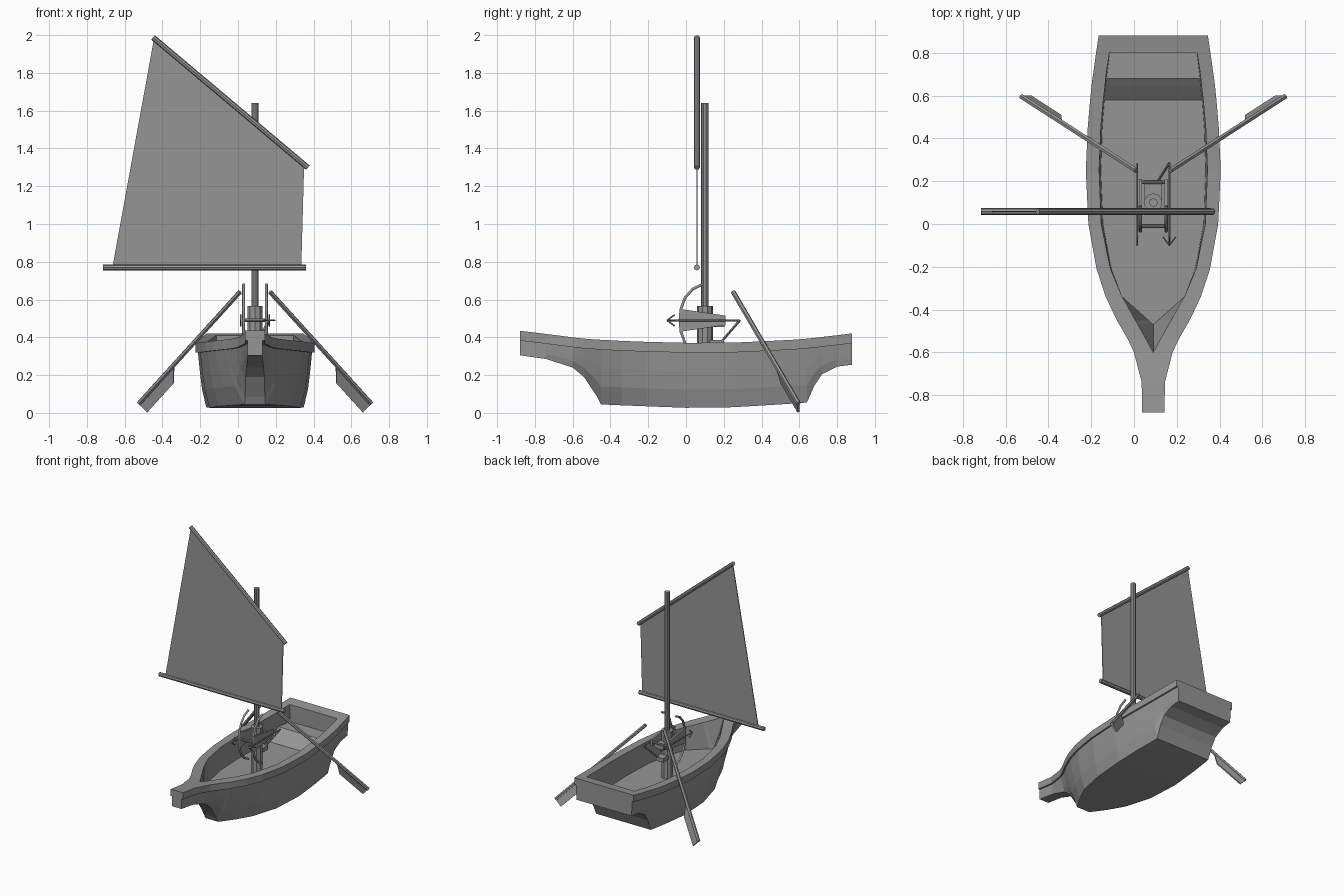
import bpy, bmesh
from mathutils import Vector

cube = bpy.data.objects.get("Cube")
if cube:
    bpy.data.objects.remove(cube)

grey = bpy.data.materials.new("plain_grey")
grey.use_nodes = True
GREY = (0.3, 0.3, 0.3, 1)
grey.diffuse_color = GREY
grey.node_tree.nodes["Principled BSDF"].inputs["Base Color"].default_value = GREY

CX = 0.09     # centre line of the hull
MAST_Y = 0.1


def finish(name, bm):
    bmesh.ops.recalc_face_normals(bm, faces=bm.faces)
    mesh = bpy.data.meshes.new(name)
    bm.to_mesh(mesh)
    bm.free()
    mesh.materials.append(grey)
    obj = bpy.data.objects.new(name, mesh)
    bpy.context.collection.objects.link(obj)
    return obj


def rod(name, a, b, radius, sides=8):
    a, b = Vector(a), Vector(b)
    axis = b - a
    bm = bmesh.new()
    bmesh.ops.create_cone(bm, cap_ends=True, segments=sides, radius1=radius,
                          radius2=radius, depth=axis.length)
    turn = axis.to_track_quat('Z', 'Y').to_matrix().to_4x4()
    bmesh.ops.transform(bm, matrix=turn, verts=bm.verts)
    bmesh.ops.translate(bm, vec=(a + b) / 2, verts=bm.verts)
    return finish(name, bm)


def plate(name, points, thickness):
    """Flat polygon thickened evenly to both sides."""
    points = [Vector(p) for p in points]
    normal = (points[1] - points[0]).cross(points[2] - points[0]).normalized()
    bm = bmesh.new()
    face = bm.faces.new([bm.verts.new(p - normal * thickness / 2) for p in points])
    grown = bmesh.ops.extrude_face_region(bm, geom=[face], use_keep_orig=True)
    moved = [v for v in grown["geom"] if isinstance(v, bmesh.types.BMVert)]
    bmesh.ops.translate(bm, vec=normal * thickness, verts=moved)
    return finish(name, bm)


def box(name, centre, size):
    bm = bmesh.new()
    bmesh.ops.create_cube(bm, size=1)
    bmesh.ops.scale(bm, vec=size, verts=bm.verts)
    bmesh.ops.translate(bm, vec=centre, verts=bm.verts)
    return finish(name, bm)


# Hull stations: y, half width and height of rim, half width and height of bottom
outer = [
    (-0.88, .053, .435, .040, .305), (-0.74, .054, .418, .040, .285),
    (-0.60, .090, .400, .045, .240), (-0.54, .118, .393, .050, .190),
    (-0.47, .158, .388, .052, .085), (-0.45, .170, .387, .055, .045),
    (-0.34, .222, .381, .125, .040), (-0.21, .265, .376, .190, .035),
    (0.00, .303, .371, .240, .027), (0.25, .315, .372, .258, .030),
    (0.45, .306, .381, .250, .042), (0.58, .295, .388, .240, .050),
    (0.64, .289, .393, .235, .055), (0.68, .284, .397, .237, .145),
    (0.72, .278, .402, .237, .205), (0.80, .267, .411, .237, .245),
    (0.88, .255, .421, .235, .255),
]
# Inside of the boat by station: half width at rim, at floor, floor height
inner = {
    -0.60: (0, 0, .400), -0.54: (.033, 0, .30), -0.47: (.072, 0, .2),
    -0.45: (.083, .022, .2), -0.34: (.145, .145, .2), -0.21: (.2, .195, .2),
    0.00: (.243, .235, .2), 0.25: (.253, .245, .2), 0.45: (.245, .238, .2),
    0.58: (.233, .228, .2), 0.64: (.226, .222, .25), 0.68: (.222, .218, .28),
    0.72: (.217, .213, .28), 0.80: (.205, .203, .28),
}
bm = bmesh.new()
rings = []
for y, ht, zt, hb, zb in outer:
    lip, hs = zt - 0.052, ht - 0.013
    section = [(hb + (hs - hb) * f ** 0.6, zb + (lip - zb) * f) for f in (0, .33, .66, 1)]
    section += [(ht, lip), (ht, zt)]
    if y in inner:
        hi, hf, zf = inner[y]
        section += [(hi, zt), (hf, zf)]
    rings.append({s: [bm.verts.new((CX + s * h, y, z)) for h, z in section] for s in (-1, 1)})
for a, b in zip(rings, rings[1:]):
    count = min(len(a[1]), len(b[1]))
    for s in (-1, 1):
        for k in range(count - 1):
            bm.faces.new((a[s][k], b[s][k], b[s][k + 1], a[s][k + 1]))
    for k in (0, count - 1):     # bottom, then floor or end deck
        bm.faces.new((a[-1][k], a[1][k], b[1][k], b[-1][k]))
for ring in (rings[0], rings[-1]):
    bm.faces.new(ring[1][:6] + ring[-1][5::-1])
for ring, y in zip(rings, [row[0] for row in outer]):
    if y in (-0.60, 0.80):       # inner end walls
        bm.faces.new((ring[1][6], ring[1][7], ring[-1][7], ring[-1][6]))
        bm.faces.new((ring[1][5], ring[1][6], ring[-1][6], ring[-1][5]))
bmesh.ops.remove_doubles(bm, verts=bm.verts, dist=0.0005)
bmesh.ops.dissolve_degenerate(bm, edges=bm.edges, dist=0.0005)
# the end decks already close the strip between rim corners
finish("hull", bm)

# Mast, collar, sail and its two spars
SAIL_Y = 0.058
rod("mast", (CX, MAST_Y, .2), (CX, MAST_Y, 1.64), .02, 10)
rod("mast_collar", (CX, MAST_Y, .2), (CX, MAST_Y, .565), .043, 10)
rod("boom", (-.715, SAIL_Y, .77), (.36, SAIL_Y, .77), .016)
rod("yard", (-.45, SAIL_Y, 1.988), (.37, SAIL_Y, 1.298), .015)
plate("sail", [(-.665, SAIL_Y, .77), (.335, SAIL_Y, .77),
               (.35, SAIL_Y, 1.31), (-.445, SAIL_Y, 1.98)], .006)

# Oars, mirrored across the hull
for side, s in (("left", 1), ("right", -1)):
    top = Vector((CX + s * .08, .25, .64))
    tip = Vector((CX + s * .615, .595, .05))
    drop = Vector((-s * .045, 0, -.047))
    rod(side + "_oar_shaft", top, tip, .013, 6)
    plate(side + "_oar_blade", [tip, tip + drop, top.lerp(tip, .74) + drop,
                                top.lerp(tip, .65)], .01)

# Mounted twin bow: cheek plates, curved arms and arrows
AIM_Z = 0.49
for side, s in (("left", 1), ("right", -1)):
    x = CX + s * .06
    plate(side + "_cheek", [(x, -.03, .55), (x, -.03, .43), (x, .21, .465), (x, .21, .515)], .014)
    arc = [(.085, .19), (.035, .165), (-.005, .12), (-.027, .06), (-.032, 0)]
    arc += [(y, -z) for y, z in arc[-2::-1]]
    curve = bpy.data.curves.new(side + "_bow_arm", 'CURVE')
    curve.dimensions = '3D'
    curve.bevel_depth = .008
    curve.bevel_resolution = 1
    curve.use_fill_caps = True
    line = curve.splines.new('POLY')
    line.points.add(len(arc) - 1)
    for point, (y, z) in zip(line.points, arc):
        point.co = (x, y, AIM_Z + z, 1)
    curve.materials.append(grey)
    bpy.context.collection.objects.link(bpy.data.objects.new(side + "_bow_arm", curve))
    ax = CX + s * .075
    rod(side + "_arrow", (ax, -.1, AIM_Z), (ax, .285, AIM_Z), .005, 6)
    for t in (-1, 1):
        rod(side + "_arrow_barb", (ax, -.1, AIM_Z), (ax, -.06, AIM_Z + t * .03), .004, 6)
        if s > 0:
            rod("side_barb", (ax, -.1, AIM_Z), (ax + t * .03, -.06, AIM_Z), .004, 6)

# Cross bars, cradle and handle of the bow
for y in (-.01, .195):
    rod("cross_bar", (CX - .06, y, AIM_Z), (CX + .06, y, AIM_Z), .009)
box("cradle", (CX, .16, AIM_Z - .02), (.08, .09, .03))
box("cradle_foot", (CX, .16, .37), (.06, .08, .03))
rod("handle", (CX + .075, .285, AIM_Z), (CX + .015, .19, .38), .007, 6)
